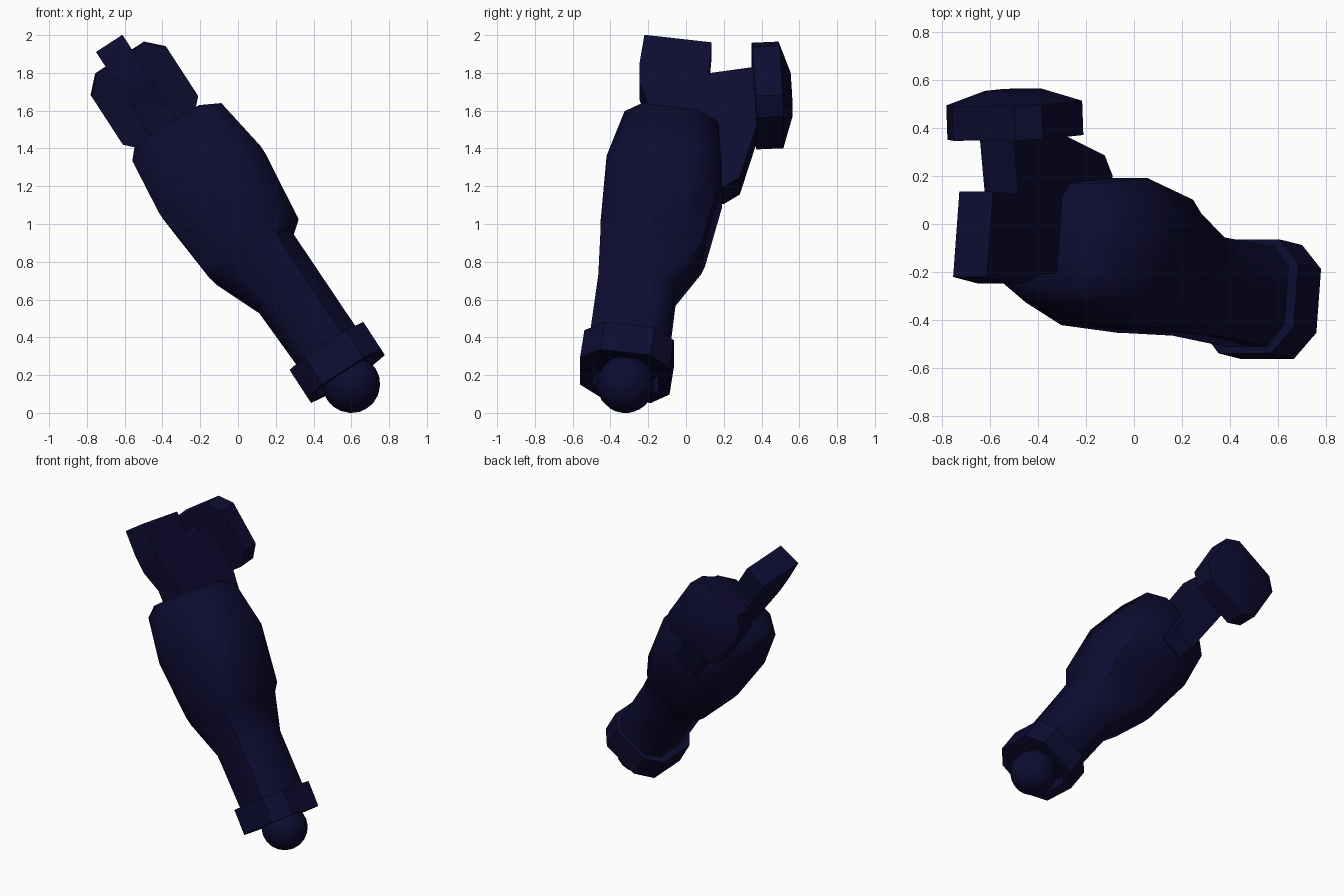
import bpy, bmesh, math
from mathutils import Vector, Matrix

if "Cube" in bpy.data.objects:
    bpy.data.objects.remove(bpy.data.objects["Cube"])

navy = bpy.data.materials.new("navy")
navy.diffuse_color = (0.004, 0.0035, 0.03, 1)
navy.use_nodes = True
navy.node_tree.nodes["Principled BSDF"].inputs["Base Color"].default_value = navy.diffuse_color


def frame(origin, x, z):
    """Local frame whose Z is the part axis and X the given side direction."""
    z = Vector(z).normalized()
    x = Vector(x)
    x = (x - z * x.dot(z)).normalized()
    m = Matrix((x, z.cross(x), z)).transposed().to_4x4()
    m.translation = origin
    return m


def finish(name, bm, matrix, angle):
    bmesh.ops.recalc_face_normals(bm, faces=bm.faces)
    bm.transform(matrix)
    mesh = bpy.data.meshes.new(name)
    bm.to_mesh(mesh)
    bm.free()
    obj = bpy.data.objects.new(name, mesh)
    bpy.context.collection.objects.link(obj)
    mesh.materials.append(navy)
    bpy.ops.object.select_all(action='DESELECT')
    obj.select_set(True)
    bpy.context.view_layer.objects.active = obj
    bpy.ops.object.shade_smooth_by_angle(angle=math.radians(angle))
    return obj


def loft(name, rings, matrix, angle=30):
    """Skin a list of equal-length rings and cap both ends."""
    bm = bmesh.new()
    loops = [[bm.verts.new(p) for p in ring] for ring in rings]
    for r0, r1 in zip(loops, loops[1:]):
        for i in range(len(r0)):
            j = (i + 1) % len(r0)
            bm.faces.new((r0[i], r0[j], r1[j], r1[i]))
    bm.faces.new(loops[0][::-1])
    bm.faces.new(loops[-1])
    return finish(name, bm, matrix, angle)


def section(s, a0, a1, b0, b1, k=0.58):
    """Octagonal section reaching a0..a1 sideways and b0..b1 front to back."""
    return [(a1, k * b0, s), (a1, k * b1, s), (k * a1, b1, s), (k * a0, b1, s),
            (a0, k * b1, s), (a0, k * b0, s), (k * a0, b0, s), (k * a1, b0, s)]


limb = frame((0.6, -0.32, 0.152), (0.838, 0, 0.545), (-0.65, 0.16, 1))

# Ball at the lower end
bm = bmesh.new()
bmesh.ops.create_uvsphere(bm, u_segments=16, v_segments=10, radius=0.153)
finish("ball", bm, limb, 40)

# Collar around the ball, recessed underneath
loft("collar", [section(0.13, -0.16, 0.16, -0.17, 0.155),
                section(0.05, -0.18, 0.18, -0.19, 0.17),
                section(0.05, -0.233, 0.233, -0.25, 0.228, 0.56),
                section(0.225, -0.233, 0.233, -0.25, 0.228, 0.56)], limb)

# Swelling main limb with a raised outer side
loft("limb_body", [section(*r) for r in (
    (0.20, -0.185, 0.186, -0.22, 0.198),
    (0.60, -0.204, 0.180, -0.226, 0.186),
    (0.86, -0.312, 0.176, -0.250, 0.290),
    (0.915, -0.324, 0.242, -0.256, 0.302),
    (1.31, -0.359, 0.284, -0.277, 0.340),
    (1.62, -0.328, 0.234, -0.223, 0.278),
    (1.68, -0.280, 0.132, -0.150, 0.210))], limb, 50)

# Upper block, neck and rear strut share one side profile
profile = [(2.205, -0.195), (2.02, -0.197), (1.9, -0.18), (1.76, -0.11), (1.6, -0.11),
           (1.3, 0.2), (1.31, 0.35), (1.38, 0.425), (1.73, 0.472), (2.085, 0.42),
           (2.01, 0.175), (2.205, 0.163)]
loft("upper_block_and_strut",
     [[(a, b, s) for s, b in profile] for a in (-0.175, -0.008)], limb)

# Joint disc: chamfered square with a shallow domed cap
disc = frame((-0.493, 0.36, 1.677), (0.838, 0, 0.545), (-0.035, 1, 0.045))
loft("joint_disc", [section(h, -r, r, -r, r, 0.65) for h, r in
                    ((0, 0.237), (0.143, 0.237), (0.198, 0.1))], disc)
